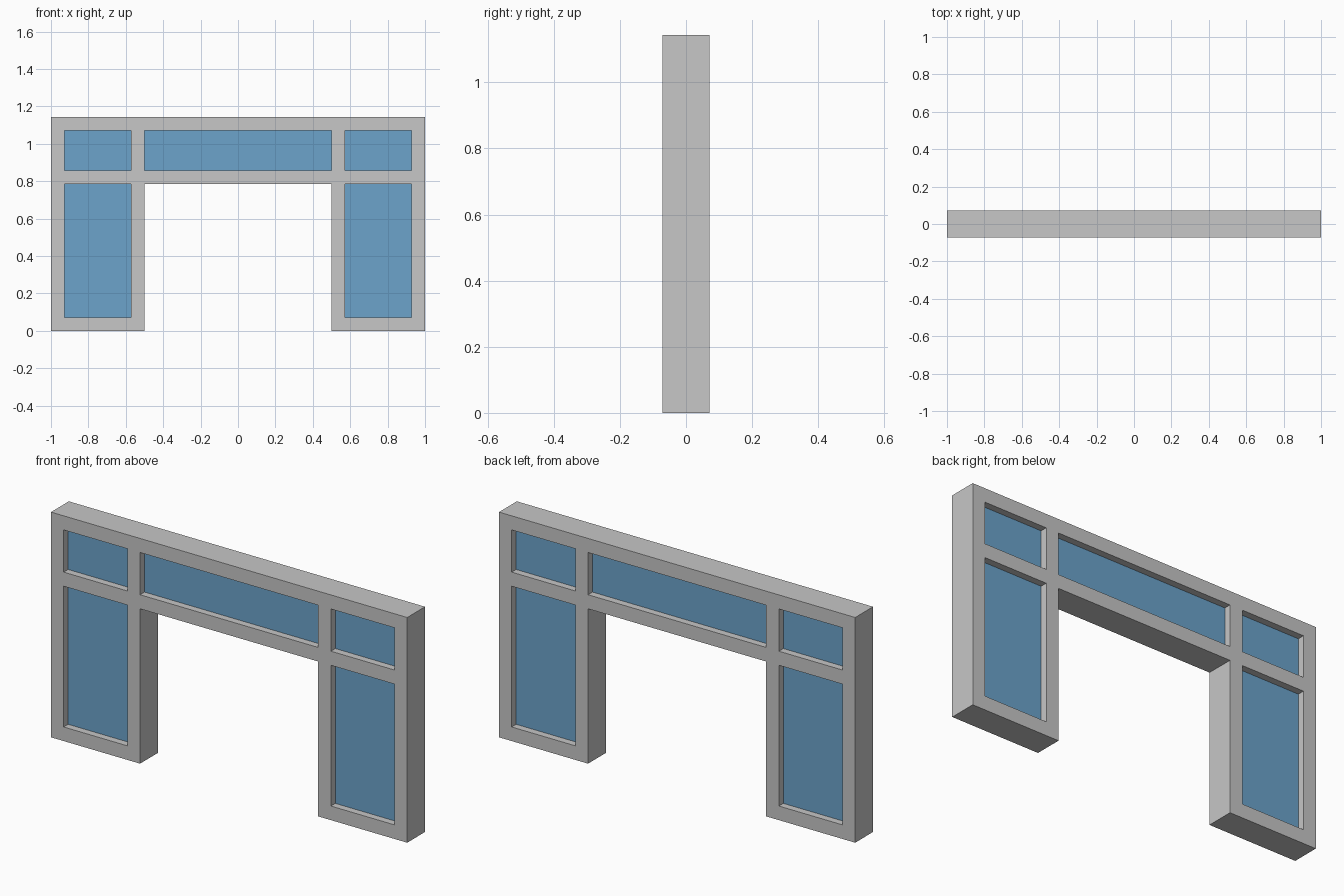
import bpy, bmesh

if "Cube" in bpy.data.objects:
    bpy.data.objects.remove(bpy.data.objects["Cube"])

U = 1 / 14                      # frame bar width
DEPTH = 2 * U                   # frame depth
XS = [-1, -1 + U, -0.5 - U, -0.5, 0.5, 0.5 + U, 1 - U, 1]
ZS = [0, U, 11 * U, 12 * U, 15 * U, 16 * U]

# Front layout, bottom row first: # frame, o glass, blank doorway
LAYOUT = ["### ###",
          "#o# #o#",
          "#######",
          "#o#o#o#",
          "#######"]


def material(name, rgb):
    m = bpy.data.materials.new(name)
    m.diffuse_color = (*rgb, 1)
    m.use_nodes = True
    m.node_tree.nodes["Principled BSDF"].inputs["Base Color"].default_value = m.diffuse_color
    return m


def slab(name, cells, thickness, mat):
    """Join grid cells into one flat sheet and thicken it about y = 0."""
    bm = bmesh.new()
    for c, r in cells:
        corners = [(XS[c], ZS[r]), (XS[c + 1], ZS[r]),
                   (XS[c + 1], ZS[r + 1]), (XS[c], ZS[r + 1])]
        bm.faces.new([bm.verts.new((x, 0, z)) for x, z in corners])
    bmesh.ops.remove_doubles(bm, verts=bm.verts[:], dist=1e-5)
    me = bpy.data.meshes.new(name)
    bm.to_mesh(me)
    bm.free()
    me.materials.append(mat)
    ob = bpy.data.objects.new(name, me)
    bpy.context.collection.objects.link(ob)
    solid = ob.modifiers.new("thickness", 'SOLIDIFY')
    solid.thickness = thickness
    solid.offset = 0
    return ob


def cells_of(mark):
    return [(c, r) for r, row in enumerate(LAYOUT)
            for c, ch in enumerate(row) if ch == mark]


grey = material("frame grey", (0.571, 0.571, 0.571))
blue = material("glass blue", (0.150, 0.371, 0.597))

# Frame with doorway and window openings
slab("door_frame", cells_of("#"), DEPTH, grey)

# Glass panes, recessed equally on both sides
side = {1: "left", 3: "middle", 5: "right"}
for c, r in cells_of("o"):
    level = "upper" if r == 3 else "lower"
    slab(f"{level}_{side[c]}_glass", [(c, r)], DEPTH / 2, blue)
